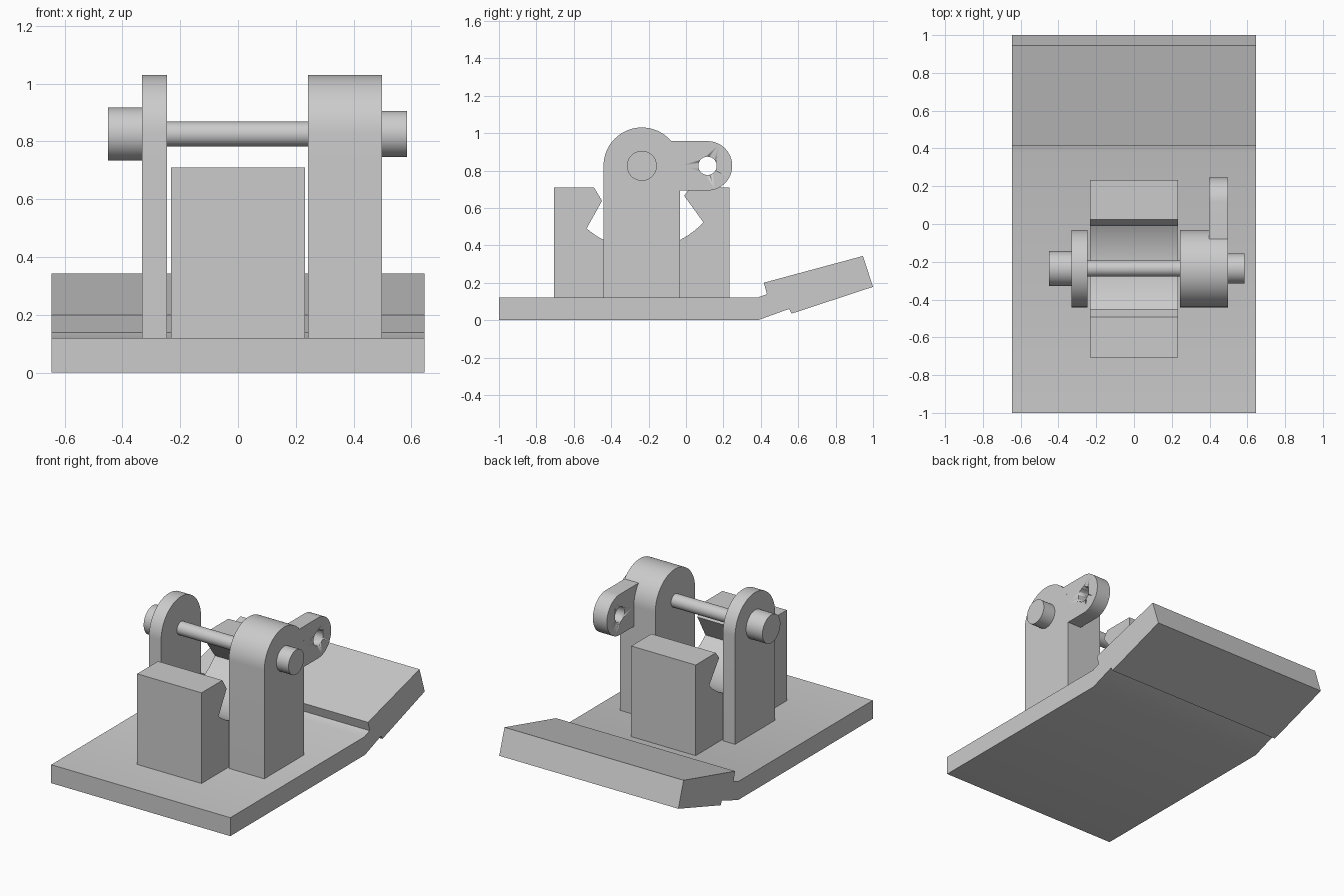
import bpy, bmesh, math

cube = bpy.data.objects.get("Cube")
if cube:
    bpy.data.objects.remove(cube, do_unlink=True)

grey = bpy.data.materials.new("plain_grey")
grey.use_nodes = True
colour = (0.6, 0.6, 0.6, 1)
grey.diffuse_color = colour
grey.node_tree.nodes["Principled BSDF"].inputs["Base Color"].default_value = colour

AXIS_Y, AXIS_Z = -0.236, 0.825   # pin axis
POST_R = 0.205
BASE_TOP = 0.12


def arc(cy, cz, r, start, end, steps):
    """Points on a circle in the side plane, angles in degrees."""
    angles = [math.radians(start + (end - start) * i / steps) for i in range(steps + 1)]
    return [(cy + r * math.cos(a), cz + r * math.sin(a)) for a in angles]


def extrude_side(name, profile, x0, x1):
    """Extrude a (y, z) outline along x."""
    bm = bmesh.new()
    face = bm.faces.new([bm.verts.new((x0, y, z)) for y, z in profile])
    grown = bmesh.ops.extrude_face_region(bm, geom=[face])["geom"]
    verts = [v for v in grown if isinstance(v, bmesh.types.BMVert)]
    bmesh.ops.translate(bm, verts=verts, vec=(x1 - x0, 0, 0))
    bmesh.ops.recalc_face_normals(bm, faces=bm.faces)
    mesh = bpy.data.meshes.new(name)
    bm.to_mesh(mesh)
    bm.free()
    mesh.materials.append(grey)
    obj = bpy.data.objects.new(name, mesh)
    bpy.context.collection.objects.link(obj)
    bpy.ops.object.select_all(action='DESELECT')
    obj.select_set(True)
    bpy.context.view_layer.objects.active = obj
    bpy.ops.object.shade_smooth_by_angle(angle=math.radians(25))
    return obj


def cylinder(name, r, x0, x1, cy=AXIS_Y, cz=AXIS_Z):
    return extrude_side(name, arc(cy, cz, r, 0, 360, 48)[:-1], x0, x1)


# Base plate with the tilted, stepped rear flap
extrude_side("base_plate", [
    (-1, 0), (-1, BASE_TOP), (0.38, BASE_TOP), (0.433, 0.139), (0.416, 0.2),
    (0.946, 0.343), (1, 0.178), (0.565, 0.035), (0.552, 0.06), (0.385, 0)],
    -0.645, 0.645)

# Central block with an undercut round-bottomed groove
groove = arc(AXIS_Y, 0.83, 0.45, 229, 317, 48)
extrude_side("grooved_block",
             [(-0.706, BASE_TOP), (-0.706, 0.71), (-0.492, 0.71), (-0.449, 0.638)]
             + groove
             + [(-0.01, 0.665), (0.025, 0.71), (0.232, 0.71), (0.232, BASE_TOP)],
             -0.232, 0.232)

# Round-topped posts
post = ([(AXIS_Y + POST_R, BASE_TOP)]
        + arc(AXIS_Y, AXIS_Z, POST_R, 0, 180, 40)
        + [(AXIS_Y - POST_R, BASE_TOP)])
extrude_side("left_post", post, 0.243, 0.498)
extrude_side("right_post", post, -0.332, -0.245)

# Lug on the back of the wide post, outlined to meet its curve
LUG_Y, LUG_R = 0.115, 0.132
meet = math.degrees(math.asin(LUG_R / POST_R))
lug = extrude_side("lug",
                   arc(LUG_Y, AXIS_Z, LUG_R, -90, 90, 32)
                   + arc(AXIS_Y, AXIS_Z, POST_R, meet, 0, 10)
                   + [(AXIS_Y + POST_R, AXIS_Z - LUG_R)],
                   0.397, 0.498)
cutter = cylinder("lug_hole_cutter", 0.049, 0.3, 0.6, LUG_Y, AXIS_Z)
cutter.hide_render = True
cutter.hide_viewport = True
hole = lug.modifiers.new("hole", 'BOOLEAN')
hole.operation = 'DIFFERENCE'
hole.solver = 'EXACT'
hole.object = cutter

# Pin and its end caps
cylinder("pin", 0.043, -0.27, 0.27)
cylinder("right_pin_cap", 0.092, -0.45, -0.332)
cylinder("left_pin_cap", 0.08, 0.498, 0.585)
